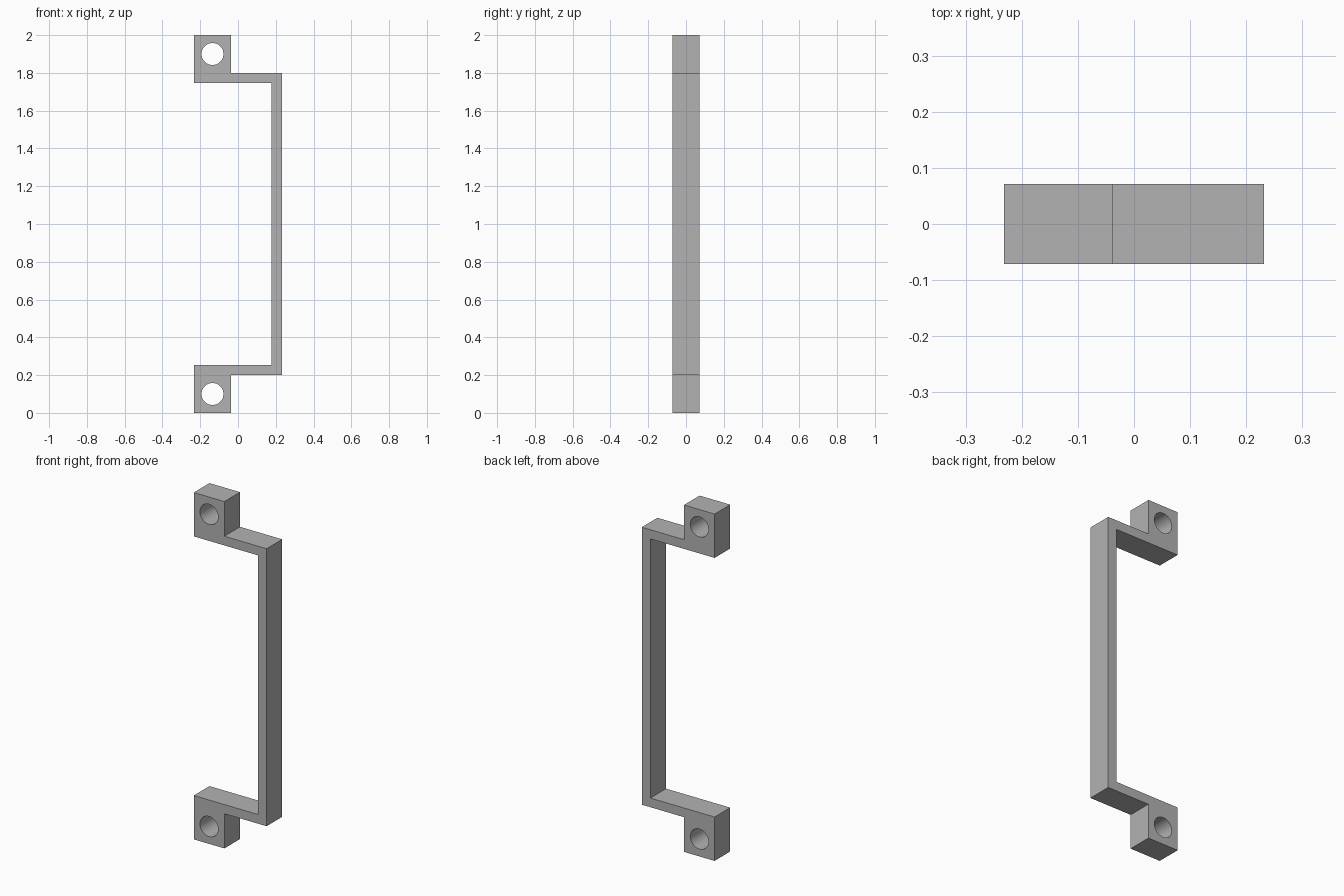
import bpy, bmesh, math

cube = bpy.data.objects.get("Cube")
if cube:
    bpy.data.objects.remove(cube, do_unlink=True)

HALF_X, HALF_Y, HEIGHT = 0.232, 0.071, 2.0
BLOCK_X, BAR_X = -0.037, 0.177      # inner faces of the feet and the grip
STEP, ARM_TOP = 0.2, 0.253          # underside and inside of the arms
HOLE_X, HOLE_Z, HOLE_R = -0.135, 0.1, 0.058

grey = bpy.data.materials.new("plain_grey")
grey.use_nodes = True
colour = (0.45, 0.45, 0.45, 1)
grey.diffuse_color = colour
grey.node_tree.nodes["Principled BSDF"].inputs["Base Color"].default_value = colour

# Handle outline: lower half, then mirrored upwards
lower = [(BAR_X, ARM_TOP), (-HALF_X, ARM_TOP), (-HALF_X, 0),
         (BLOCK_X, 0), (BLOCK_X, STEP), (HALF_X, STEP)]
outline = lower + [(x, HEIGHT - z) for x, z in reversed(lower)]

# Extruded handle body
bm = bmesh.new()
face = bm.faces.new([bm.verts.new((x, -HALF_Y, z)) for x, z in outline])
extruded = bmesh.ops.extrude_face_region(bm, geom=[face])["geom"]
bmesh.ops.translate(bm, vec=(0, 2 * HALF_Y, 0),
                    verts=[v for v in extruded if isinstance(v, bmesh.types.BMVert)])
bmesh.ops.recalc_face_normals(bm, faces=bm.faces[:])
mesh = bpy.data.meshes.new("pull_handle")
bm.to_mesh(mesh)
bm.free()
mesh.materials.append(grey)
handle = bpy.data.objects.new("pull_handle", mesh)
bpy.context.collection.objects.link(handle)

# Screw holes through both feet
bpy.ops.object.select_all(action='DESELECT')
for z in (HOLE_Z, HEIGHT - HOLE_Z):
    bpy.ops.mesh.primitive_cylinder_add(vertices=48, radius=HOLE_R, depth=4 * HALF_Y,
                                        location=(HOLE_X, 0, z),
                                        rotation=(math.pi / 2, 0, 0))
    cutter = bpy.context.object
    cutter.name = "screw_hole_cutter"
    cutter.hide_render = True
    cutter.data.materials.append(grey)
    cut = handle.modifiers.new("screw_hole", 'BOOLEAN')
    cut.operation, cut.solver, cut.object = 'DIFFERENCE', 'EXACT', cutter
    cutter.select_set(False)
    bpy.context.view_layer.objects.active = handle
    handle.select_set(True)
    bpy.ops.object.modifier_apply(modifier=cut.name)
    bpy.data.objects.remove(cutter, do_unlink=True)

bpy.ops.object.shade_smooth_by_angle(angle=math.radians(30))
